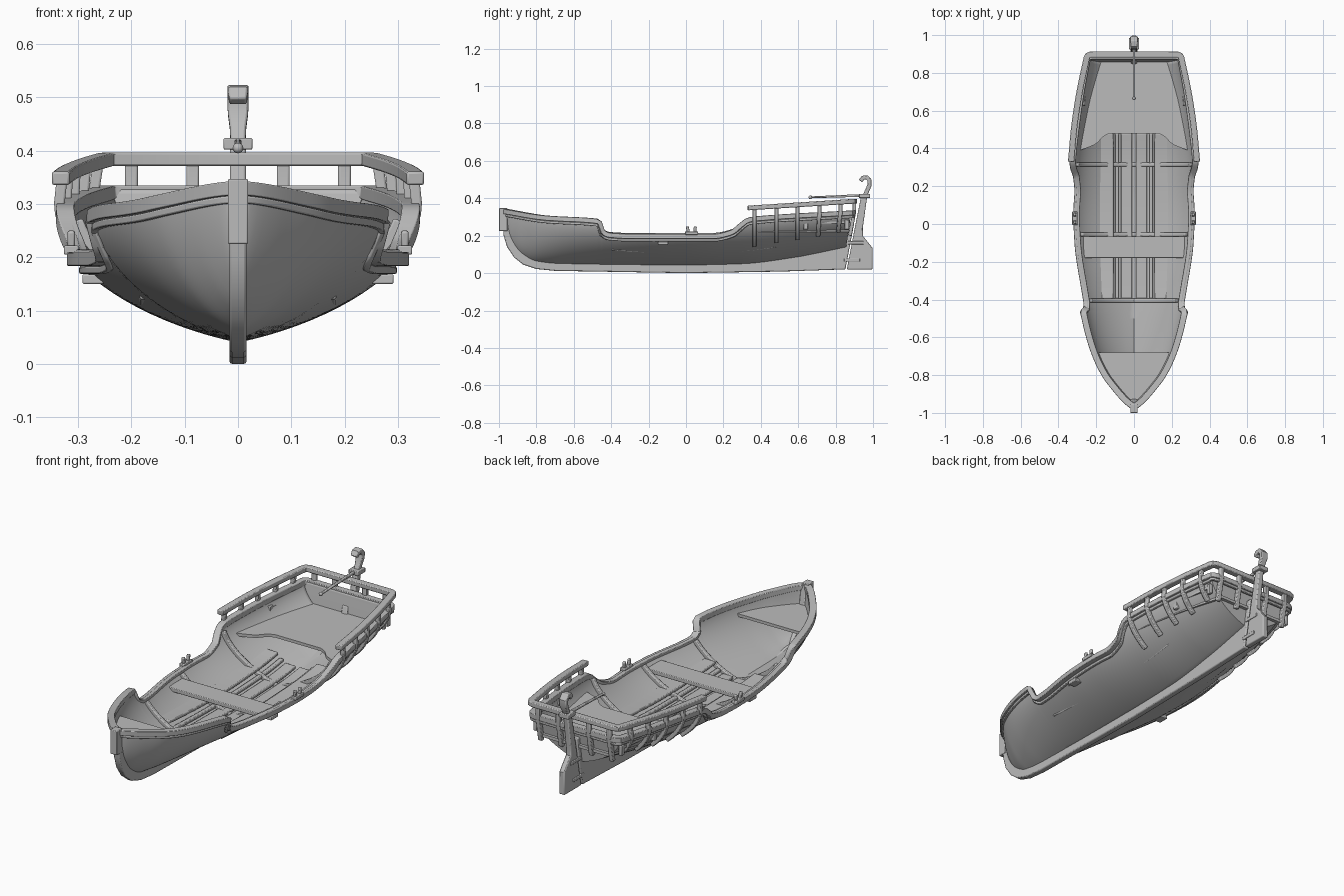
import bpy, bmesh, math
from mathutils import Vector

cube = bpy.data.objects.get("Cube")
if cube:
    bpy.data.objects.remove(cube)

grey = bpy.data.materials.new("grey_wood")
grey.use_nodes = True
grey.diffuse_color = (0.5, 0.5, 0.5, 1)
grey.node_tree.nodes["Principled BSDF"].inputs["Base Color"].default_value = (0.5, 0.5, 0.5, 1)


# ---- helpers ----
def finish(name, bm, recalc=True):
    if recalc:
        bmesh.ops.recalc_face_normals(bm, faces=bm.faces)
    mesh = bpy.data.meshes.new(name)
    bm.to_mesh(mesh)
    bm.free()
    mesh.materials.append(grey)
    obj = bpy.data.objects.new(name, mesh)
    bpy.context.collection.objects.link(obj)
    bpy.ops.object.select_all(action="DESELECT")
    obj.select_set(True)
    bpy.context.view_layer.objects.active = obj
    bpy.ops.object.shade_smooth_by_angle(angle=math.radians(35))
    return obj


def bevel(obj, width):
    mod = obj.modifiers.new("soft_edges", "BEVEL")
    mod.width, mod.segments, mod.limit_method = width, 2, "ANGLE"
    mod.angle_limit = math.radians(50)


def curve(table):
    """Smooth curve through (position, value) pairs without overshoot."""
    xs, vs = zip(*table)
    d = [(vs[i + 1] - vs[i]) / (xs[i + 1] - xs[i]) for i in range(len(xs) - 1)]
    m = [d[0]] + [2 * a * b / (a + b) if a * b > 0 else 0 for a, b in zip(d, d[1:])] + [d[-1]]

    def value(x):
        x = min(max(x, xs[0]), xs[-1])
        i = max(k for k in range(len(d)) if xs[k] <= x)
        h = xs[i + 1] - xs[i]
        t = (x - xs[i]) / h
        return (vs[i] + h * t * m[i] + t * t * (3 * (vs[i + 1] - vs[i]) - h * (2 * m[i] + m[i + 1]))
                + t ** 3 * (2 * (vs[i] - vs[i + 1]) + h * (m[i] + m[i + 1])))
    return value


def sweep(name, path, w, h, up=(0, 0, 1), taper=None, round_edges=0.004):
    """Rectangular bar along a path; h is measured towards up."""
    path, up = [Vector(p) for p in path], Vector(up)
    bm, rings = bmesh.new(), []
    for i, p in enumerate(path):
        t = (path[min(i + 1, len(path) - 1)] - path[max(i - 1, 0)]).normalized()
        side = t.cross(up).normalized()
        n = side.cross(t)
        k = taper[i] if taper else 1
        rings.append([bm.verts.new(p + side * w / 2 * a + n * h / 2 * b * k)
                      for a, b in ((-1, -1), (1, -1), (1, 1), (-1, 1))])
    for r, q in zip(rings, rings[1:]):
        for j in range(4):
            bm.faces.new((r[j], r[(j + 1) % 4], q[(j + 1) % 4], q[j]))
    bm.faces.new(rings[0])
    bm.faces.new(rings[-1])
    obj = finish(name, bm)
    if round_edges:
        bevel(obj, round_edges)
    return obj


def slab(name, outline, direction, round_edges=0.003):
    """Flat outline pushed along a direction."""
    bm = bmesh.new()
    face = bm.faces.new([bm.verts.new(p) for p in outline])
    new = bmesh.ops.extrude_face_region(bm, geom=[face])["geom"]
    bmesh.ops.translate(bm, verts=[v for v in new if isinstance(v, bmesh.types.BMVert)], vec=direction)
    obj = finish(name, bm)
    if round_edges:
        bevel(obj, round_edges)
    return obj


def box(name, lo, hi):
    return slab(name, [(lo[0], lo[1], lo[2]), (hi[0], lo[1], lo[2]), (hi[0], hi[1], lo[2]), (lo[0], hi[1], lo[2])],
                (0, 0, hi[2] - lo[2]))


def side_plate(name, points, half):
    return slab(name, [(-half, y, z) for y, z in points], (2 * half, 0, 0), 0.005)


def mirrored(points):
    return points + [(-p[0], p[1], p[2]) for p in reversed(points) if p[0] > 0.001]


# ---- hull lines ----
BOW, STERN = -0.965, 0.885
beam = curve([(BOW, .008), (-.95, .03), (-.92, .062), (-.88, .097), (-.8, .158), (-.7, .208), (-.6, .241),
              (-.47, .272), (-.3, .307), (-.1, .333), (.1, .34), (.33, .33), (.5, .312), (.7, .284), (STERN, .25)])
bottom = curve([(BOW, .3), (-.95, .2), (-.92, .14), (-.88, .095), (-.8, .056), (-.68, .045), (0, .04),
                (.3, .046), (.6, .083), (STERN, .135)])
full_top = curve([(BOW, .343), (-.47, .291), (0, .27), (.35, .3), (STERN, .335)])
sheer = curve([(BOW, .343), (-.75, .308), (-.47, .29), (-.455, .24), (-.41, .216), (-.3, .21), (.15, .21),
               (.25, .232), (.3, .272), (.33, .295), (.37, .303), (STERN, .335)])


def rise(a):
    return 0.3 * math.sin(a) + 0.7 * (1 - math.cos(a))


def angle_at(y, z):
    lo, hi = 0, math.pi / 2
    goal = (z - bottom(y)) / (full_top(y) - bottom(y))
    for _ in range(30):
        mid = (lo + hi) / 2
        lo, hi = (mid, hi) if rise(mid) < goal else (lo, mid)
    return lo


def hull_point(y, a, out=0):
    z = bottom(y) + (full_top(y) - bottom(y)) * rise(a)
    rake = (z - 0.33) * 0.15 * max(0, (y - 0.6) / (STERN - 0.6))
    return Vector((beam(y) * math.sin(a) + out * math.sin(a), y + rake, z - out * math.cos(a)))


def half_width(y, z):
    return beam(y) * math.sin(angle_at(y, z))


def stations(start, end, step=0.0125):
    n = round((end - start) / step)
    return [start + (end - start) * i / n for i in range(n + 1)]


# ---- hull shell with flat transom ----
bm, N = bmesh.new(), 14
rows = []
for y in stations(BOW, STERN):
    top = angle_at(y, sheer(y) - 0.005)
    half = [hull_point(y, top * j / N) for j in range(N + 1)]
    rows.append([bm.verts.new((-p.x, p.y, p.z)) for p in reversed(half[1:])] + [bm.verts.new(p) for p in half])
for r, q in zip(rows, rows[1:]):
    for j in range(2 * N):
        bm.faces.new((r[j], q[j], q[j + 1], r[j + 1]))
last = rows[-1]
bm.faces.new((last[N], last[N - 1], last[N + 1]))
for j in range(1, N):
    bm.faces.new((last[N - j], last[N - j - 1], last[N + j + 1], last[N + j]))
hull = finish("hull", bm, recalc=False)
shell = hull.modifiers.new("planking", "SOLIDIFY")
shell.thickness, shell.offset = 0.016, -1


# ---- gunwale and rub strip ----
def sheer_path(drop, out):
    side = []
    for y in stations(BOW, 0.868):
        z = sheer(y) - drop
        side.append((half_width(y, z) + out, y, z))
    z = sheer(STERN) - drop
    side += [(.248 + out, .882 + out / 2, z), (.238 + out, .89 + out, z), (.22, .893 + out, z), (0, .893 + out, z)]
    return mirrored(side)


sweep("gunwale", sheer_path(0.013, -0.004), 0.034, 0.026)
sweep("rub_strip", sheer_path(0.034, 0.002), 0.014, 0.014, round_edges=0.003)

# ---- keel, stem and sternpost ----
side_plate("keel_and_stem", [
    (-.985, .34), (-.975, .2), (-.957, .14), (-.92, .085), (-.87, .045), (-.8, .022), (-.7, .012), (0, 0),
    (.5, .008), (.852, .02), (.9, .27), (.86, .27), (.82, .15), (.5, .08), (0, .05), (-.7, .058),
    (-.83, .085), (-.91, .16), (-.945, .34)], 0.016)
box("stem_head", (-.019, -1, .225), (.019, -.955, .347))

# ---- stern railing with wrapping posts ----
rail_x = curve([(.33, .333), (.5, .318), (.7, .288), (.88, .25)])
rail_z = curve([(.33, .348), (.88, .383)])
rail = [(rail_x(y), y, rail_z(y)) for y in stations(.33, .88, .05)]
rail += [(.244, .892, .384), (.23, .898, .384), (0, .898, .384)]
sweep("stern_railing", mirrored(rail), 0.033, 0.025)
for y, low in ((.366, .152), (.484, .172), (.596, .188), (.714, .203), (.826, .228)):
    a, b = angle_at(y, sheer(y)), angle_at(y, low)
    path = [Vector((rail_x(y), y, rail_z(y)))] + [hull_point(y, a + (b - a) * i / 8, .008) for i in range(9)]
    for s in (1, -1):
        sweep("side_post", [(s * p.x, p.y, p.z) for p in path], 0.02, 0.022, (0, 1, 0))
for x in (-.2, -.085, .085, .2):
    sweep("transom_post", [(x, .9, .384), (x, .9, .33), (x, .876, .2)], 0.02, 0.024, (1, 0, 0))


# ---- decks ----
def deck(name, front, ys, z):
    side = [(half_width(y, z) - .008, y, z) for y in ys]
    slab(name, mirrored(front + side), (0, 0, -0.015), 0)


deck("bow_deck", [], stations(-.68, -.955, -.025), .25)
edge = curve([(.13, .48), (.16, .465), (.2, .425), (.29, .388)])
deck("stern_deck", [(x, edge(x), .235) for x in stations(.13, .29, .02)], stations(.385, .885, .05), .235)
for s in (1, -1):
    sweep("deck_cleat_bar", [(s * .268, .63, .27), (s * .238, .87, .27)], 0.01, 0.012, round_edges=0)
    for y, x in ((.64, .268), (.86, .24)):
        box("cleat_block", (s * x - .009, y - .012, .233), (s * x + .009, y + .012, .285))

# ---- ribs, floor boards and thwart ----
for y in (.315, -.055, -.405):
    top = angle_at(y, sheer(y) - 0.02)
    sweep("rib", [hull_point(y, top * i / 12, -.024) for i in range(12, -1, -1)]
          + [Vector((-p.x, p.y, p.z)) for p in (hull_point(y, top * i / 12, -.024) for i in range(1, 13))],
          0.022, 0.02, (0, 1, 0))


def floor_z(x, y):
    return bottom(y) + (full_top(y) - bottom(y)) * rise(math.asin(min(1, abs(x) / beam(y)))) + 0.026


for x, w in ((.04, .058), (.09, .022), (.147, .075)):
    for s in (1, -1):
        sweep("floor_board", [(s * x, y, floor_z(x, y)) for y in stations(-.395, .48, .05)], w, 0.016)
box("thwart", (-.268, -.18, .165), (.268, -.065, .185))
for s in (1, -1):
    box("thwart_knee", (s * .272 - .02, -.15, .15), (s * .272 + .02, -.095, .168))

# ---- rowlocks ----
for s in (1, -1):
    x = s * .313
    box("rowlock_base", (x - .014, -.005, .205), (x + .014, .065, .222))
    for y in (.012, .046):
        sweep("rowlock_peg", [(x, y, .215), (x, y + (y - .029) / 4, .25)], 0.014, 0.016, (0, 1, 0))

# ---- rudder and tiller ----
side_plate("rudder", [(.86, .02), (.997, .02), (.997, .135), (.945, .2), (.945, .24), (.97, .42),
                      (.938, .42), (.9, .23)], 0.015)
for y, z in ((.87, .07), (.89, .162)):
    box("rudder_strap", (-.019, y - .025, z - .009), (.019, y + .06, z + .009))
box("rudder_collar", (-.027, .925, .402), (.027, .985, .424))
sweep("rudder_scroll", [(0, .955, .41), (0, .968, .44), (0, .981, .47), (0, .982, .495), (0, .967, .513),
                        (0, .946, .51), (0, .934, .492)], 0.023, 0.04, (1, 0, 0),
      taper=[.7, .75, .95, 1, 1, .95, .8])
sweep("tiller", [(0, .95, .414), (0, .85, .412), (0, .66, .405)], 0.013, 0.013, taper=[1.2, 1, .7])
bm = bmesh.new()
bmesh.ops.create_uvsphere(bm, u_segments=12, v_segments=8, radius=0.01)
bmesh.ops.translate(bm, verts=bm.verts, vec=(0, .665, .405))
finish("tiller_knob", bm)
